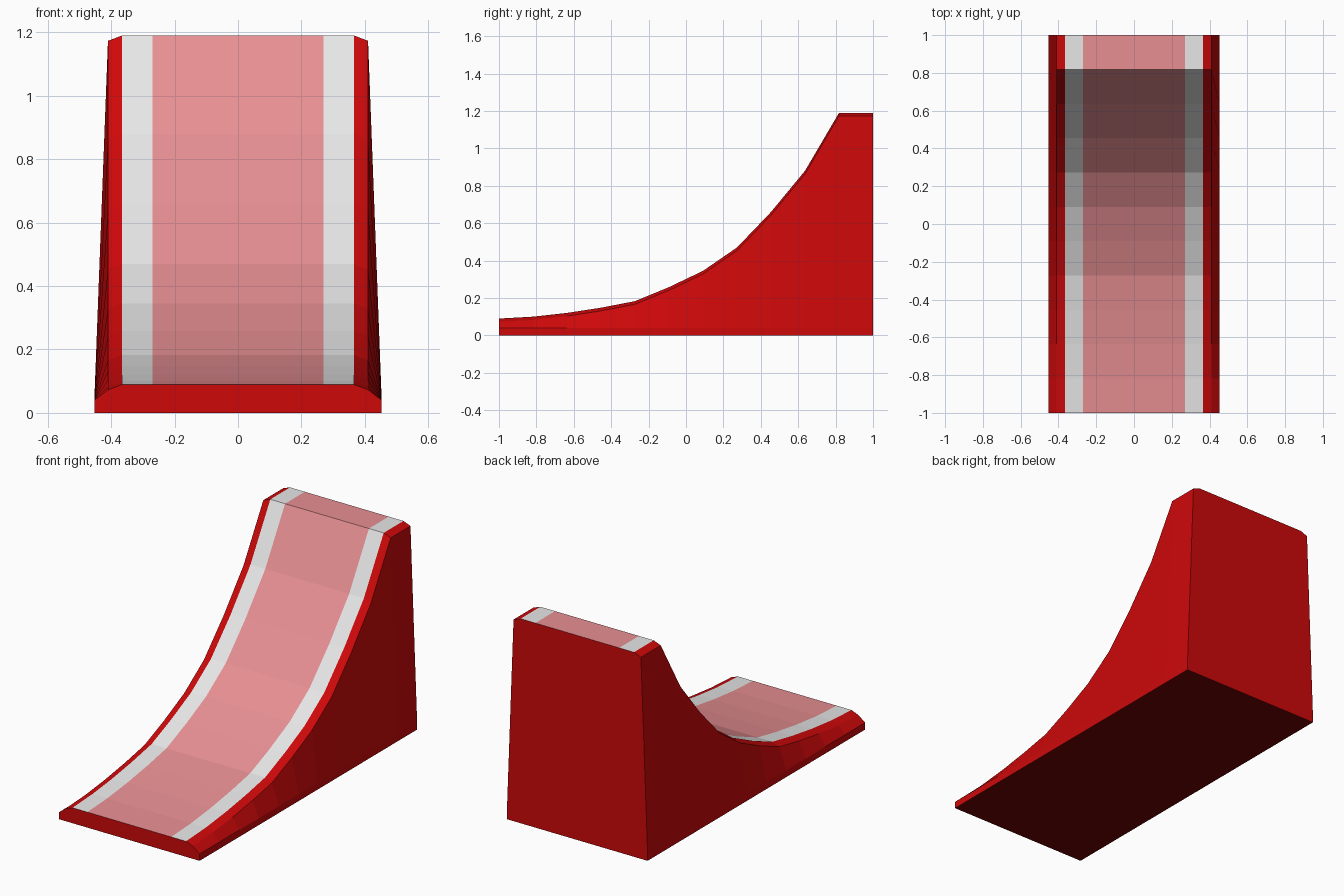
import bpy
import bmesh

if "Cube" in bpy.data.objects:
    bpy.data.objects.remove(bpy.data.objects["Cube"])


def material(name, rgb):
    m = bpy.data.materials.new(name)
    m.diffuse_color = (*rgb, 1.0)
    m.use_nodes = True
    m.node_tree.nodes["Principled BSDF"].inputs["Base Color"].default_value = m.diffuse_color
    return m


RED, WHITE, PINK, DARK_RED = 0, 1, 2, 3
materials = [
    material("red", (0.62, 0.0025, 0.003)),
    material("white", (0.8, 0.8, 0.8)),
    material("pink", (0.8, 0.275, 0.29)),
    material("dark red", (0.16, 0.001, 0.001)),
]

# Height of the ramp surface at evenly spaced stations, front to back
heights = [0.09, 0.10, 0.12, 0.148, 0.183, 0.258,
           0.345, 0.47, 0.66, 0.88, 1.19, 1.19]


def section(top):
    """Cross-section: skirt, leaning side, bevelled rim, stripe edge."""
    half = [(0.453, 0.0), (0.453, 0.04), (0.41, top - 0.017),
            (0.365, top), (0.27, top)]
    return half + [(-x, z) for x, z in reversed(half)]


# Colour of each strip between neighbouring section points (last is underside)
strip_colours = [RED, RED, RED, WHITE, PINK, WHITE, RED, RED, RED, DARK_RED]

# Ramp: loft the section along y
bm = bmesh.new()
rings = []
for i, top in enumerate(heights):
    y = -1 + 2 * i / (len(heights) - 1)
    rings.append([bm.verts.new((x, y, z)) for x, z in section(top)])

for a, b in zip(rings, rings[1:]):
    for k, colour in enumerate(strip_colours):
        n = (k + 1) % len(a)
        face = bm.faces.new((a[k], a[n], b[n], b[k]))
        face.material_index = colour

# Front and back end caps
bm.faces.new(rings[0])
bm.faces.new(rings[-1])
bmesh.ops.recalc_face_normals(bm, faces=bm.faces)

mesh = bpy.data.meshes.new("ramp")
bm.to_mesh(mesh)
bm.free()
for m in materials:
    mesh.materials.append(m)
bpy.context.collection.objects.link(bpy.data.objects.new("ramp", mesh))
